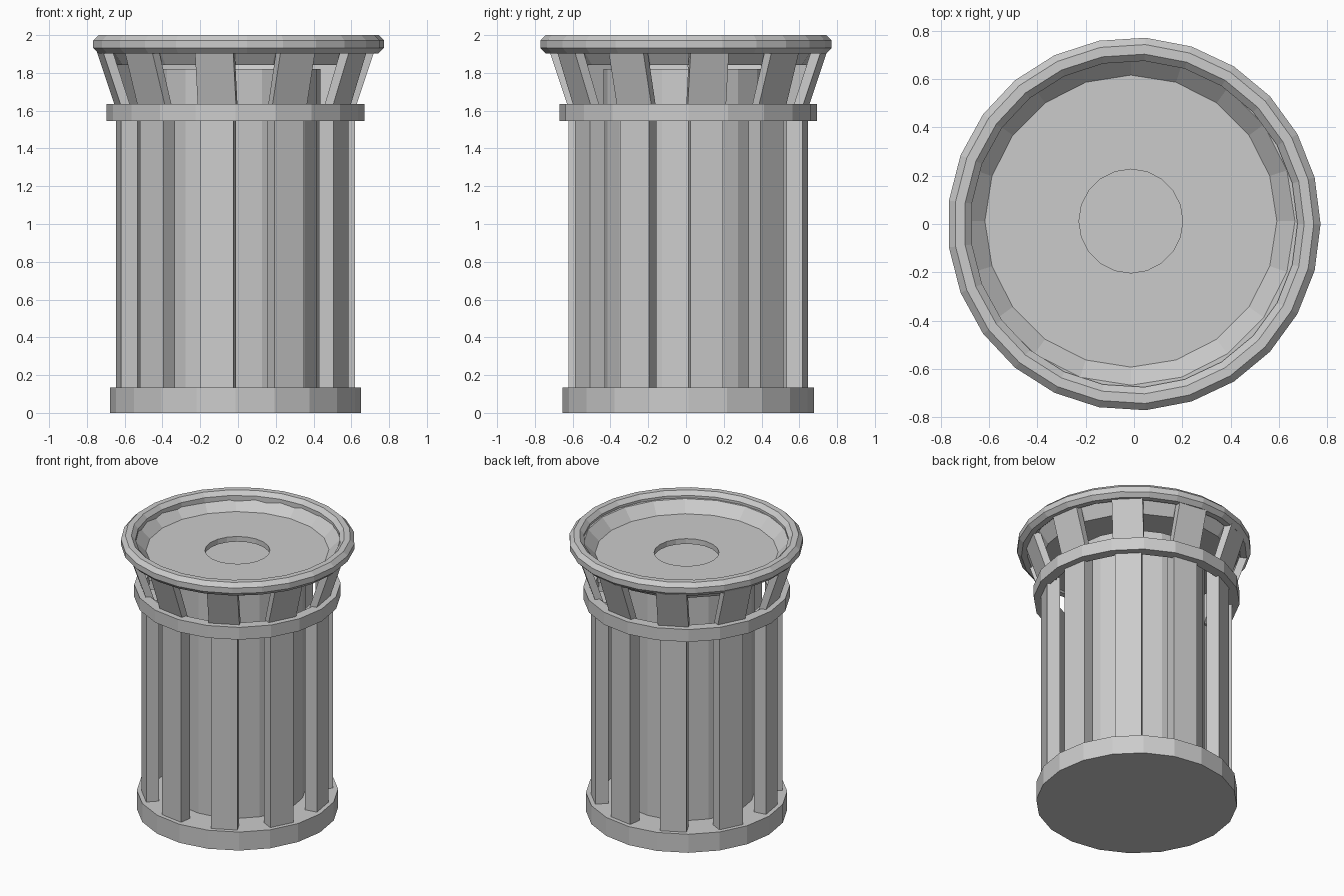
import bpy, bmesh
from math import cos, sin, tau, radians

if "Cube" in bpy.data.objects:
    bpy.data.objects.remove(bpy.data.objects["Cube"])

CX, CY = -0.013, 0.012   # axis of the body; the rim is centred on the origin


def finish(bm, name, loc=(0, 0, 0)):
    bmesh.ops.recalc_face_normals(bm, faces=bm.faces)
    me = bpy.data.meshes.new(name)
    bm.to_mesh(me)
    bm.free()
    ob = bpy.data.objects.new(name, me)
    ob.location = loc
    bpy.context.collection.objects.link(ob)
    return ob


def ring(name, profile, n, loc=(CX, CY, 0)):
    """Revolve a closed (radius, z) profile into a faceted ring."""
    bm = bmesh.new()
    loops = [[bm.verts.new((r * cos(tau * i / n), r * sin(tau * i / n), z))
              for r, z in profile] for i in range(n)]
    m = len(profile)
    for i in range(n):
        a, b = loops[i], loops[(i + 1) % n]
        for j in range(m):
            k = (j + 1) % m
            bm.faces.new((a[j], b[j], b[k], a[k]))
    return finish(bm, name, loc)


def drum(name, r, z0, z1, n):
    """Closed faceted cylinder."""
    bm = bmesh.new()
    bmesh.ops.create_cone(bm, cap_ends=True, segments=n, radius1=r, radius2=r, depth=z1 - z0)
    ob = finish(bm, name, (CX, CY, (z0 + z1) / 2))
    # put a corner on the x and y axes
    return ob


def slat(name, angle, width, bottom, top):
    """Plank between two (inner radius, outer radius, z) ends."""
    bm = bmesh.new()
    bmesh.ops.create_cube(bm, size=1)
    for v in bm.verts:
        r0, r1, z = top if v.co.z > 0 else bottom
        v.co = (r1 if v.co.x > 0 else r0, v.co.y * width, z)
    ob = finish(bm, name, (CX, CY, 0))
    ob.rotation_euler.z = angle
    return ob


# Base and inner bin
drum("base", 0.665, 0.0, 0.135, 20)
drum("inner_bin", 0.45, 0.13, 1.82, 20)

# Upright slats and flared upper slats
for i in range(10):
    a = radians(9 + 36 * i)
    slat(f"upright_slat_{i}", a, 0.175, (0.54, 0.627, 0.13), (0.54, 0.627, 1.6))
    slat(f"flared_slat_{i}", a, 0.205, (0.565, 0.615, 1.58), (0.675, 0.728, 1.915))

# Band around the slats
ring("band", [(0.61, 1.545), (0.682, 1.545), (0.682, 1.635), (0.61, 1.635)], 20)

# Dished lid with a central opening
ring("lid_dish", [(0.215, 1.88), (0.605, 1.88), (0.68, 1.955), (0.71, 1.955),
                  (0.63, 1.842), (0.215, 1.842)], 20)

# Rounded rim
section = [(0.725 + 0.052 * cos(tau * (k + 0.5) / 8), 1.952 + 0.052 * sin(tau * (k + 0.5) / 8))
           for k in range(8)]
ring("rim", section, 25, (0, 0, 0))
